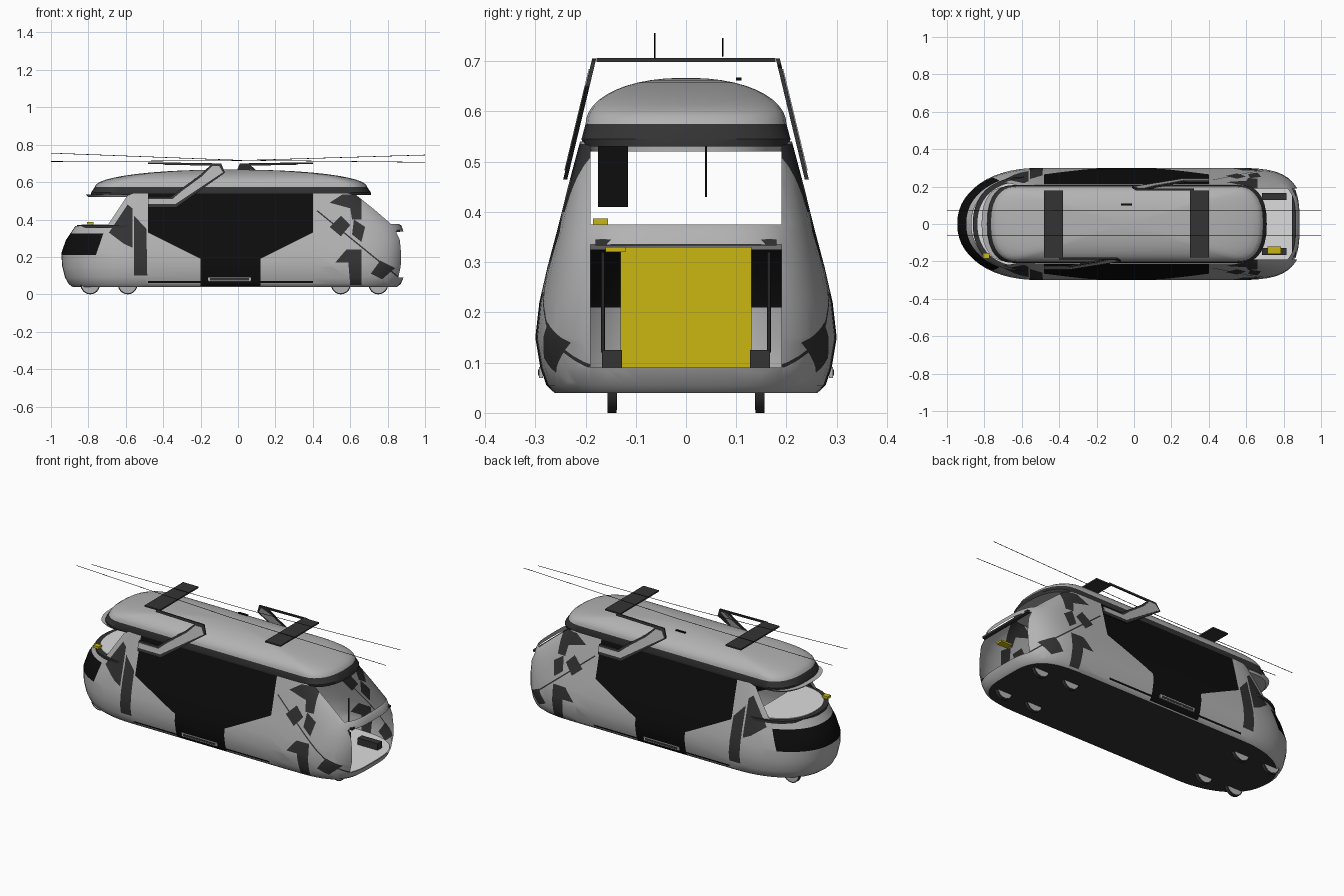
import bpy, bmesh, math
from mathutils import Vector

cube = bpy.data.objects.get("Cube")
if cube:
    bpy.data.objects.remove(cube, do_unlink=True)


def material(name, r, g, b):
    m = bpy.data.materials.new(name)
    m.use_nodes = True
    m.diffuse_color = (r, g, b, 1)
    m.node_tree.nodes["Principled BSDF"].inputs["Base Color"].default_value = (r, g, b, 1)
    return m


GREY = material("body grey", .45, .45, .45)
DARK = material("dark grey", .033, .033, .033)
BLACK = material("gloss black", .004, .004, .004)
YELLOW = material("yellow", .6, .47, .005)
LIGHT = material("interior light grey", .72, .72, .72)


def finish(name, bm, mats, smooth=True):
    mesh = bpy.data.meshes.new(name)
    bm.to_mesh(mesh)
    bm.free()
    ob = bpy.data.objects.new(name, mesh)
    bpy.context.collection.objects.link(ob)
    for m in mats:
        mesh.materials.append(m)
    if smooth:
        bpy.ops.object.select_all(action='DESELECT')
        ob.select_set(True)
        bpy.context.view_layer.objects.active = ob
        bpy.ops.object.shade_smooth_by_angle(angle=math.radians(35))
    return ob


def outline(w, x0, x1, s0, s1, n0, n1, steps=28):
    """Closed plan outline: straight sides with superelliptic ends."""
    pts = []
    for start, end, n, sign in ((s1, x1, n1, 1), (s0, x0, n0, -1)):
        for i in range(steps + 1):
            t = math.pi * (i / steps - .5)
            c, s = max(math.cos(t), 0), math.sin(t)
            x = start + (end - start) * c ** (2 / n)
            y = math.copysign(w * abs(s) ** (2 / n), s)
            pts.append((x, sign * y))
    return pts


def body_ring(w, x0, x1):
    return outline(w, x0, x1, -.5, .5, 2.2, 3.5)


def roof_ring(w, x0, x1):
    return outline(w, x0, x1, x0 + .14, x1 - .14, 2.4, 2.4, 14)


def loft(rings, cap_top=None, cap_bottom=None, mats=None):
    """Skin a stack of (z, outline) rings."""
    bm = bmesh.new()
    rows = [[bm.verts.new((x, y, z)) for x, y in pts] for z, pts in rings]
    for k, (a, b) in enumerate(zip(rows, rows[1:])):
        for i in range(len(a)):
            j = (i + 1) % len(a)
            f = bm.faces.new((a[i], a[j], b[j], b[i]))
            f.material_index = mats[k] if mats else 0
    if cap_bottom is not None:
        bm.faces.new(rows[0][::-1]).material_index = cap_bottom
    if cap_top is not None:
        bm.faces.new(rows[-1]).material_index = cap_top
    return bm


def inside(x, z, poly):
    hit = False
    for (ax, az), (bx, bz) in zip(poly, poly[1:] + poly[:1]):
        if (az > z) != (bz > z) and x < (bx - ax) * (z - az) / (bz - az) + ax:
            hit = not hit
    return hit


def cut_region(bm, poly, axis=0):
    """Cut a polygon (in xz, or yz when axis is 1) and return the faces in it."""
    lo = [min(p[i] for p in poly) for i in (0, 1)]
    hi = [max(p[i] for p in poly) for i in (0, 1)]

    def near(f):
        if axis == 1 and f.calc_center_median().x < .5:
            return False
        a = [v.co[axis] for v in f.verts]
        z = [v.co.z for v in f.verts]
        return max(a) > lo[0] and min(a) < hi[0] and max(z) > lo[1] and min(z) < hi[1]

    for p, q in zip(poly, poly[1:] + poly[:1]):
        faces = [f for f in bm.faces if near(f)]
        geom = list({e for f in faces for e in f.edges}) + list({v for f in faces for v in f.verts}) + faces
        co, no = Vector((0, 0, p[1])), Vector((0, 0, p[0] - q[0]))
        co[axis], no[axis] = p[0], q[1] - p[1]
        bmesh.ops.bisect_plane(bm, geom=geom, plane_co=co, plane_no=no, dist=1e-5)
    found = []
    for f in bm.faces:
        c = f.calc_center_median()
        if near(f) and inside(c[axis], c.z, poly):
            found.append(f)
    return found


# Main shell: rings of height, half width, front end, rear end
levels = [(.04, .262, -.885, .85), (.055, .278, -.905, .87), (.09, .29, -.925, .885),
          (.15, .30, -.94, .895), (.22, .292, -.945, .9), (.29, .276, -.92, .9),
          (.365, .256, -.87, .875), (.45, .235, -.8, .78), (.54, .211, -.72, .67)]
shell = loft([(z, body_ring(w, a, b)) for z, w, a, b in levels], cap_bottom=1)

# Painted areas on both sides
doors = [(-.48, .55), (.4, .55), (.4, .33), (.12, .19), (.12, .045), (-.2, .045), (-.2, .19), (-.48, .33)]
patterns = [
    [(-.69, .33), (-.59, .48), (-.565, .46), (-.565, .25), (-.61, .27)],
    [(-.555, .42), (-.49, .35), (-.485, .1), (-.555, .1)],
    [(.49, .49), (.56, .535), (.66, .535), (.66, .4), (.61, .4), (.6, .46)],
    [(.49, .36), (.55, .42), (.6, .37), (.55, .31)],
    [(.62, .4), (.68, .36), (.66, .28), (.61, .32)],
    [(.52, .17), (.58, .24), (.66, .24), (.66, .05), (.6, .05), (.59, .17)],
    [(.71, .11), (.76, .18), (.84, .14), (.77, .08)],
    [(.42, .445), (.425, .45), (.86, .095), (.855, .09)],
]
lamp_band = [(-1, .21), (-.76, .21), (-.72, .325), (-1, .325)]
sills = [[(-.48, .06), (-.2, .06), (-.2, .07), (-.48, .07)], [(.12, .06), (.4, .06), (.4, .07), (.12, .07)]]
for poly, index in [(doors, 2), (lamp_band, 2)] + [(p, 1) for p in patterns] + [(p, 2) for p in sills]:
    for face in cut_region(shell, poly):
        face.material_index = index

# Openings: windscreen, rear window and rear doorway
windscreen = [(-1, .365), (-.7, .365), (-.57, .56), (-1, .56)]
bmesh.ops.delete(shell, geom=cut_region(shell, windscreen), context='FACES')
for low, high in ((.09, .335), (.375, .56)):
    hole = [(-.19, low), (.19, low), (.19, high), (-.19, high)]
    bmesh.ops.delete(shell, geom=cut_region(shell, hole, 1), context='FACES')
finish("body_shell", shell, [GREY, DARK, BLACK])

# Roof: dark band and dome
rings = [(.53, roof_ring(.203, -.785, .71)), (.545, roof_ring(.208, -.785, .71)),
         (.575, roof_ring(.2, -.765, .69))]
for i in range(1, 12):
    a = math.pi / 2 * i / 11.3
    h, s = math.sin(a), math.cos(a) ** .9
    rings.append((.575 + .092 * h, [(-.037 + (x + .037) * s, y * s) for x, y in roof_ring(.2, -.765, .69)]))
finish("roof", loft(rings, 0, 0, [1, 1] + [0] * 11), [GREY, DARK])
finish("roof_front_lip", loft([(.52, roof_ring(.19, -.8, -.5)), (.534, roof_ring(.2, -.815, -.5))], 0, 0), [GREY])


def box(name, center, size, mat):
    bm = bmesh.new()
    bmesh.ops.create_cube(bm, size=1)
    for v in bm.verts:
        v.co = Vector(center) + Vector([a * b for a, b in zip(v.co, size)])
    return finish(name, bm, [mat], False)


# Floor and dashboard
finish("floor", loft([(.075, body_ring(.282, -.91, .87)), (.087, body_ring(.286, -.915, .877))], 0, 0), [LIGHT])


def dash_ring(grow):
    return outline(.25 + grow, -.862 - grow, -.58, -.6, -.59, 2.2, 8)


finish("dashboard_seal", loft([(.355, dash_ring(0)), (.37, dash_ring(0))], 0, 0), [DARK])
finish("dashboard", loft([(.36, dash_ring(-.025)), (.374, dash_ring(-.025))], 0, 0), [LIGHT])

# Interior fittings
box("partition", (.3, 0, .21), (.01, .26, .24), YELLOW)
box("display", (-.42, -.145, .47), (.02, .06, .12), BLACK)
box("hand_pole", (-.3, .04, .48), (.004, .004, .1), BLACK)
box("front_control", (-.79, -.17, .38), (.035, .03, .014), YELLOW)
box("rear_control", (.75, -.14, .325), (.07, .04, .01), YELLOW)
box("rear_belt_trim", (.855, 0, .339), (.02, .36, .012), DARK)
box("roof_sensor", (-.04, .105, .665), (.06, .01, .006), BLACK)


def rod(name, p, q, radius, mat, sides=6):
    p, q = Vector(p), Vector(q)
    bm = bmesh.new()
    bmesh.ops.create_cone(bm, cap_ends=True, segments=sides, radius1=radius, radius2=radius, depth=(q - p).length)
    bm.transform((q - p).to_track_quat('Z', 'Y').to_matrix().to_4x4())
    bmesh.ops.translate(bm, verts=bm.verts, vec=(p + q) / 2)
    return finish(name, bm, [mat])


# Wheels and housings
for x in (-.79, -.59, .55, .75):
    for side, label in ((1, "left"), (-1, "right")):
        y = side * .147
        rod("wheel_" + label, (x, y - .009, .052), (x, y + .009, .052), .052, DARK, 32)
        rod("wheel_disc_" + label, (x, y - .0095, .052), (x, y + .0095, .052), .046, GREY, 32)
        box("wheel_housing_" + label, (x, y, .105), (.13, .04, .04), DARK)
for side, label in ((1, "left"), (-1, "right")):
    rod("door_post_" + label, (.6, side * .165, .12), (.6, side * .165, .32), .004, DARK)
    box("step_frame_" + label, (-.045, side * .289, .08), (.23, .008, .022), GREY)
    box("step_panel_" + label, (-.045, side * .2905, .08), (.21, .008, .012), DARK)

# Collector plates, their bent arms and the overhead wires
for x, label in ((-.43, "front"), (.35, "rear")):
    box("collector_plate_" + label, (x, 0, .702), (.1, .356, .008), DARK)

arm_edge = [(-.48, .465), (-.33, .465), (-.07, .65), (-.09, .7), (-.4, .705), (-.4, .693),
            (-.15, .688), (-.2, .64), (-.31, .56), (-.36, .52), (-.48, .52)]
arm_face = [(-.48, .482), (-.335, .482), (-.08, .652), (-.1, .685), (-.14, .685),
            (-.19, .633), (-.3, .552), (-.35, .51), (-.48, .51)]


def arm(name, poly, thick, mat, turned):
    bm = bmesh.new()
    face = bm.faces.new([bm.verts.new((x, -.18 - .24 * (.7 - z), z)) for x, z in poly])
    grown = bmesh.ops.extrude_face_region(bm, geom=[face])
    bmesh.ops.translate(bm, verts=[g for g in grown["geom"] if isinstance(g, bmesh.types.BMVert)], vec=(0, -thick, 0))
    if turned:
        for v in bm.verts:
            v.co.x, v.co.y = -.08 - v.co.x, -v.co.y
    bmesh.ops.recalc_face_normals(bm, faces=bm.faces)
    finish(name, bm, [mat], False)


for turned, label in ((False, "right"), (True, "left")):
    arm("arm_edge_" + label, arm_edge, .008, DARK, turned)
    arm("arm_face_" + label, arm_face, .01, GREY, turned)

for y, heights in ((-.062, (.755, .717, .706)), (.073, (.71, .715, .745))):
    for i in (0, 1):
        rod("overhead_wire", (i - 1, y, heights[i]), (i, y, heights[i + 1]), .0015, BLACK)
